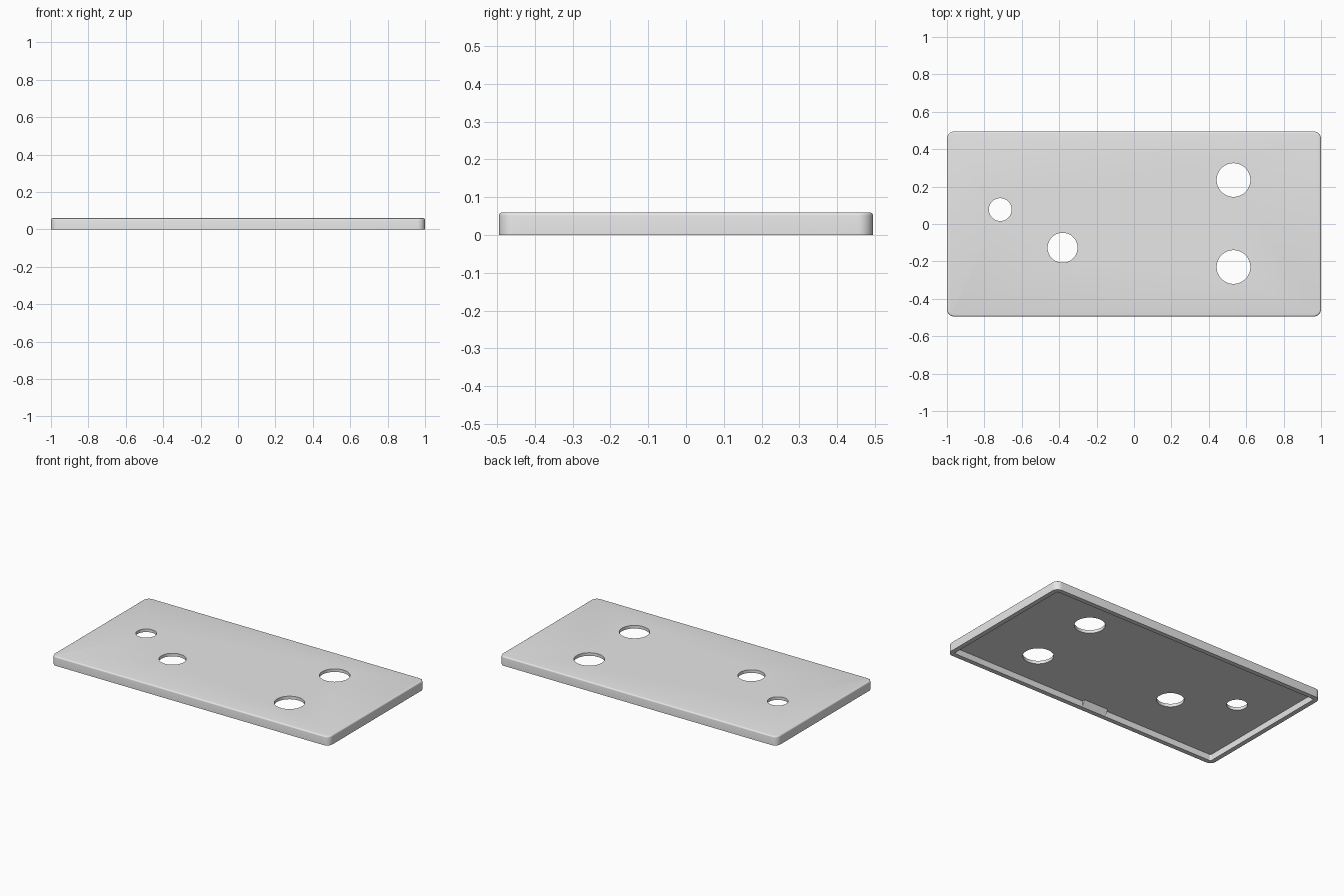
import bpy
import bmesh
from math import sin, cos, pi

old = bpy.data.objects.get("Cube")
if old:
    bpy.data.objects.remove(old, do_unlink=True)

LENGTH, WIDTH, HEIGHT = 2.0, 0.99, 0.06
WALL, PANEL, CORNER, EDGE = 0.03, 0.02, 0.04, 0.009

grey = bpy.data.materials.new("light grey")
grey.use_nodes = True
colour = (0.8, 0.8, 0.8, 1)
grey.diffuse_color = colour
grey.node_tree.nodes["Principled BSDF"].inputs["Base Color"].default_value = colour


def finish(bm, name):
    bmesh.ops.recalc_face_normals(bm, faces=bm.faces)
    mesh = bpy.data.meshes.new(name)
    bm.to_mesh(mesh)
    bm.free()
    mesh.materials.append(grey)
    obj = bpy.data.objects.new(name, mesh)
    bpy.context.collection.objects.link(obj)
    return obj


def rounded_ring(bm, inset, z):
    """Rounded rectangle of vertices, inset from the outer edge."""
    ring = []
    radius = max(CORNER - inset, 0.008)
    hx, hy = LENGTH / 2 - inset - radius, WIDTH / 2 - inset - radius
    for q, (sx, sy) in enumerate([(1, 1), (-1, 1), (-1, -1), (1, -1)]):
        for i in range(9):
            a = (q + i / 8) * pi / 2
            ring.append(bm.verts.new((sx * hx + radius * cos(a), sy * hy + radius * sin(a), z)))
    return ring


def loft(levels, name):
    """Closed solid through a stack of (inset, z) rings."""
    bm = bmesh.new()
    rings = [rounded_ring(bm, inset, z) for inset, z in levels]
    for low, high in zip(rings, rings[1:]):
        for i in range(len(low)):
            j = (i + 1) % len(low)
            bm.faces.new((low[i], low[j], high[j], high[i]))
    bm.faces.new(rings[0])
    bm.faces.new(rings[-1])
    return finish(bm, name)


def cut(target, cutter):
    cutter.hide_render = True
    mod = target.modifiers.new("cut", 'BOOLEAN')
    mod.operation, mod.solver, mod.object = 'DIFFERENCE', 'EXACT', cutter
    bpy.context.view_layer.objects.active = target
    bpy.ops.object.modifier_apply(modifier=mod.name)
    bpy.data.objects.remove(cutter, do_unlink=True)


# Cover plate with a softly rounded top edge
arc = [(EDGE * (1 - cos(k * pi / 8)), HEIGHT - EDGE * (1 - sin(k * pi / 8))) for k in range(5)]
cover = loft([(0, 0)] + arc, "cover_plate")

# Hollow underside
cut(cover, loft([(WALL, -0.05), (WALL, HEIGHT - PANEL)], "cavity_cutter"))

# Round through holes
for x, y, r in [(-0.715, 0.077, 0.061), (-0.382, -0.127, 0.08),
                (0.532, 0.235, 0.09), (0.532, -0.23, 0.09)]:
    bm = bmesh.new()
    bmesh.ops.create_cone(bm, cap_ends=True, segments=64, radius1=r, radius2=r, depth=0.3)
    bmesh.ops.translate(bm, verts=bm.verts, vec=(x, y, 0))
    cut(cover, finish(bm, "hole_cutter"))

bpy.ops.object.select_all(action='DESELECT')
cover.select_set(True)
bpy.context.view_layer.objects.active = cover
bpy.ops.object.shade_smooth_by_angle(angle=pi / 6)

# Sloped snap tabs inside the two long walls
for side, name in [(-1, "front_snap_tab"), (1, "back_snap_tab")]:
    bm = bmesh.new()
    y = WIDTH / 2 - WALL
    section = [(y + 0.003, 0.003), (y, 0.003), (y - 0.02, HEIGHT - PANEL), (y + 0.003, HEIGHT - PANEL)]
    face = bm.faces.new([bm.verts.new((-0.175, side * py, pz)) for py, pz in section])
    new = bmesh.ops.extrude_face_region(bm, geom=[face])["geom"]
    bmesh.ops.translate(bm, verts=[v for v in new if isinstance(v, bmesh.types.BMVert)], vec=(0.175, 0, 0))
    finish(bm, name)
